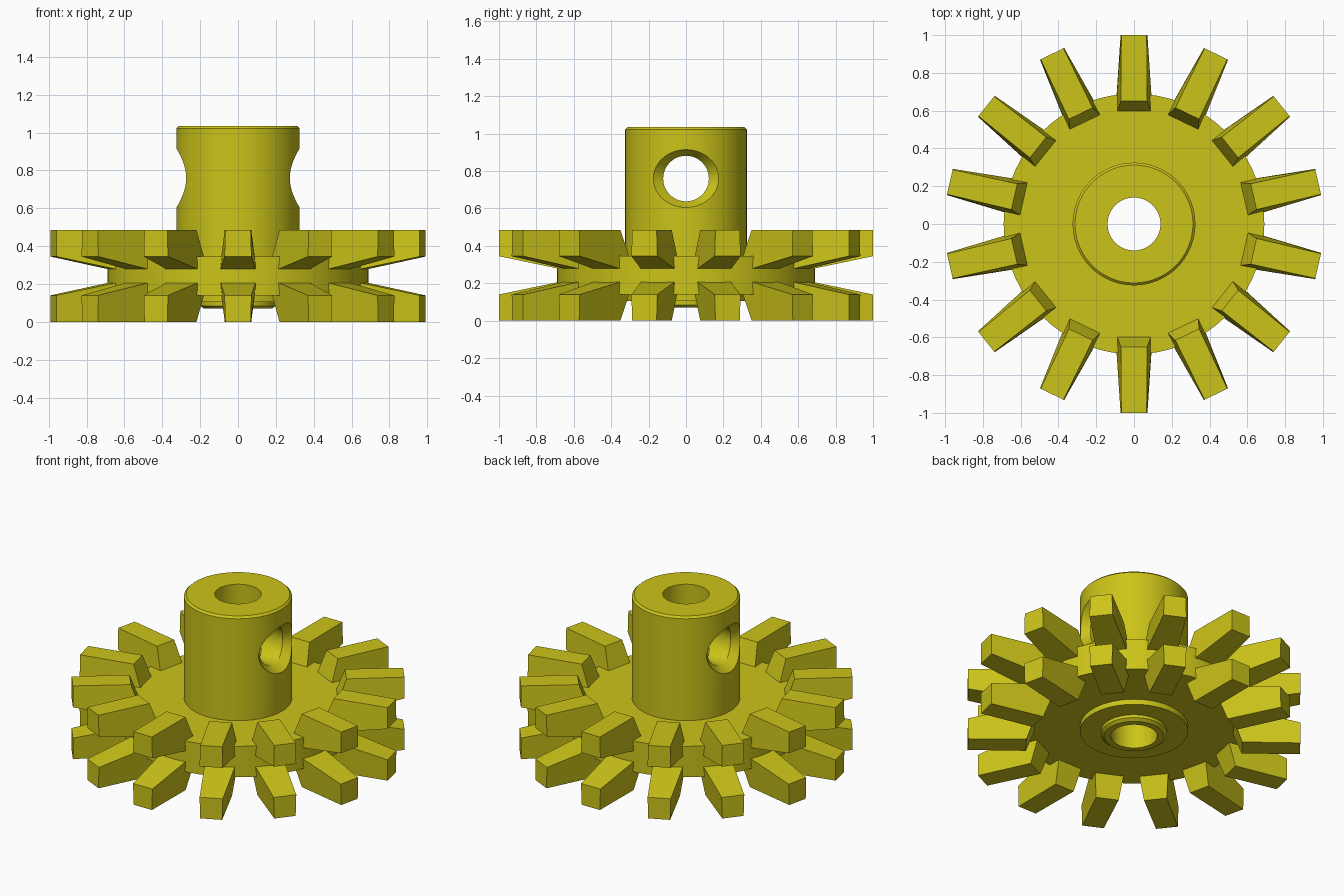
import bpy, bmesh, math

if "Cube" in bpy.data.objects:
    bpy.data.objects.remove(bpy.data.objects["Cube"])

mat = bpy.data.materials.new("yellow_plastic")
mat.diffuse_color = (0.60, 0.55, 0.01, 1)
mat.use_nodes = True
mat.node_tree.nodes["Principled BSDF"].inputs["Base Color"].default_value = mat.diffuse_color

H = 0.485        # total height of the toothed wheel
HUB_R = 0.325
TEETH = 14


def make_object(name, bm):
    bmesh.ops.recalc_face_normals(bm, faces=bm.faces)
    mesh = bpy.data.meshes.new(name)
    bm.to_mesh(mesh)
    bm.free()
    ob = bpy.data.objects.new(name, mesh)
    bpy.context.collection.objects.link(ob)
    mesh.materials.append(mat)
    return ob


def loft(bm, rings, closed=False):
    """Bridge rings of points; cap the ends unless the loft closes on itself."""
    vs = [[bm.verts.new(p) for p in r] for r in rings]
    n, m = len(vs[0]), len(vs)
    for i in range(m if closed else m - 1):
        a, b = vs[i], vs[(i + 1) % m]
        for j in range(n):
            k = (j + 1) % n
            bm.faces.new((a[j], a[k], b[k], b[j]))
    if not closed:
        bm.faces.new(vs[0])
        bm.faces.new(vs[-1])


def circle(fn, n=64):
    return [fn(2 * math.pi * i / n) for i in range(n)]


# Hub, disc and lower bosses as one turned profile with the axle bore
profile = [(0.14, 0.07), (0.18, 0.07), (0.20, 0.085), (0.20, 0.105),
           (HUB_R, 0.105), (HUB_R, 0.14), (0.69, 0.14), (0.69, H - 0.14),
           (HUB_R, H - 0.14), (HUB_R, 1.022), (HUB_R - 0.013, 1.035), (0.14, 1.035)]
bm = bmesh.new()
loft(bm, [circle(lambda a: (r * math.cos(a), r * math.sin(a), z), 72)
          for r, z in profile], closed=True)
body = make_object("hub_and_disc", bm)

# Cross hole cutter: round hole with a chamfer that follows the curved hub
ZC = 0.76


def hole_ring(ry, rz, inset, side):
    def point(a):
        y, z = ry * math.cos(a), rz * math.sin(a)
        return (side * (math.sqrt(HUB_R ** 2 - y * y) - inset), y, ZC + z)
    return circle(point, 48)


bm = bmesh.new()
steps = [(0.19, 0.17, -0.25), (0.178, 0.157, -0.004), (0.122, 0.122, 0.06)]
loft(bm, [hole_ring(*s, -1) for s in steps] + [hole_ring(*s, 1) for s in reversed(steps)])
cutter = make_object("cross_hole_cutter", bm)
cutter.hide_render = True

mod = body.modifiers.new("cross_hole", 'BOOLEAN')
mod.operation = 'DIFFERENCE'
mod.solver = 'EXACT'
mod.object = cutter
bpy.context.view_layer.objects.active = body
body.select_set(True)
bpy.ops.object.modifier_apply(modifier=mod.name)
bpy.data.objects.remove(cutter)
bpy.ops.object.shade_smooth_by_angle(angle=math.radians(25))


# Tapered teeth, sunk into the disc and mirrored above and below it
def teeth(name, flip):
    bm = bmesh.new()
    # (radius, half width, height): top then bottom, outer end then inner end
    ends = [[(1.0, 0.067, H), (1.0, 0.071, 0.345)],
            [(0.65, 0.070, H), (0.566, 0.100, 0.254)]]
    for i in range(TEETH):
        a = math.pi / 2 + 2 * math.pi * i / TEETH
        c, s = math.cos(a), math.sin(a)
        rings = []
        for (r0, w0, z0), (r1, w1, z1) in ends:
            quad = [(r0, -w0, z0), (r0, w0, z0), (r1, w1, z1), (r1, -w1, z1)]
            rings.append([(r * c - w * s, r * s + w * c, H - z if flip else z)
                          for r, w, z in quad])
        loft(bm, rings)
    return make_object(name, bm)


teeth("upper_teeth", False)
teeth("lower_teeth", True)
